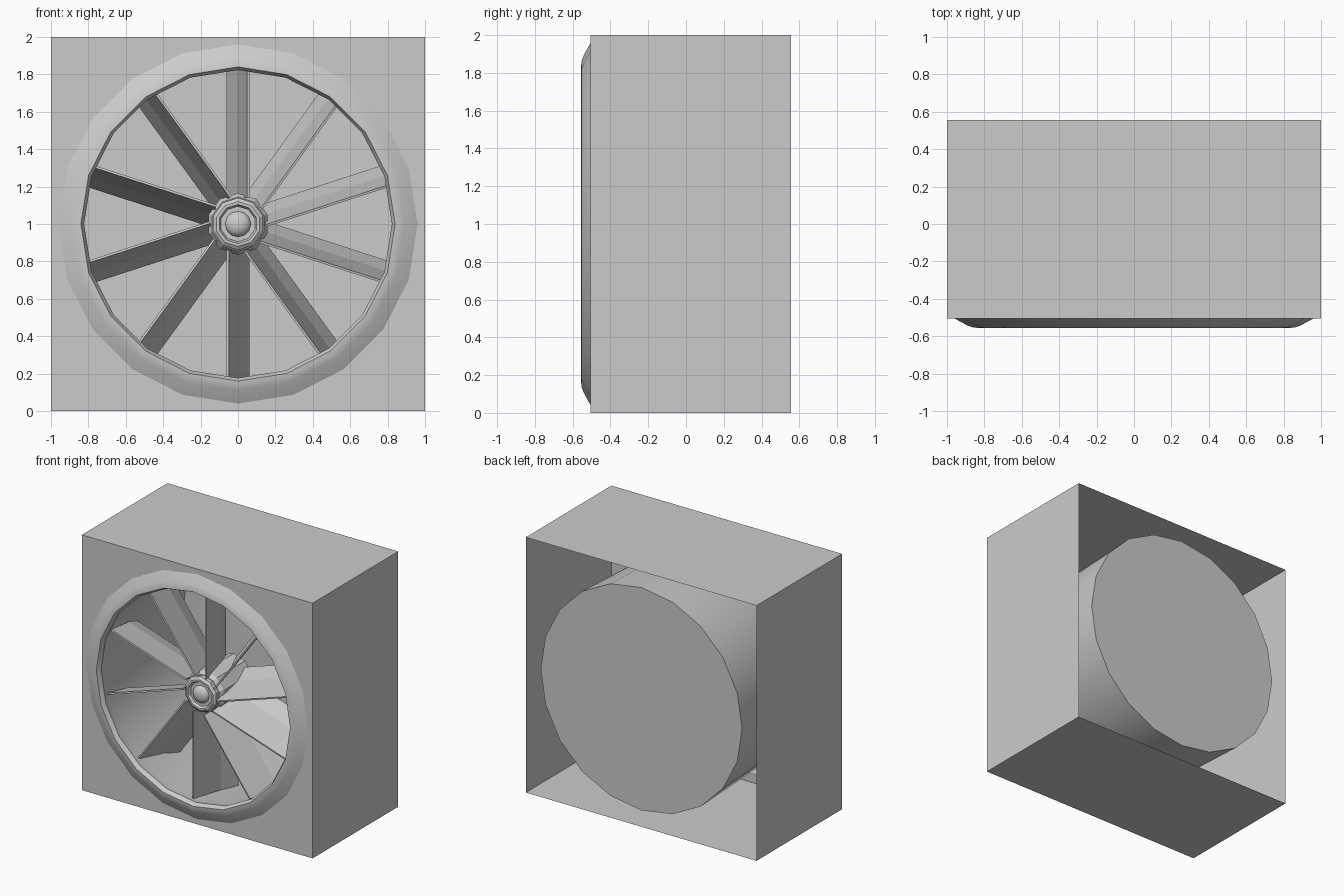
import bpy, bmesh
from math import sin, cos, pi, radians

if "Cube" in bpy.data.objects:
    bpy.data.objects.remove(bpy.data.objects["Cube"])

CZ = 1.0            # height of the fan axis
FRONT, BACK = -0.505, 0.555


def finish(name, bm, smooth=None, recalc=True):
    if recalc:
        bmesh.ops.recalc_face_normals(bm, faces=bm.faces)
    me = bpy.data.meshes.new(name)
    bm.to_mesh(me)
    bm.free()
    ob = bpy.data.objects.new(name, me)
    bpy.context.collection.objects.link(ob)
    if smooth:
        bpy.ops.object.select_all(action='DESELECT')
        ob.select_set(True)
        bpy.context.view_layer.objects.active = ob
        bpy.ops.object.shade_smooth_by_angle(angle=radians(smooth))
    return ob


def ring(bm, r, y, n):
    return [bm.verts.new((r * sin(2 * pi * i / n), y, CZ + r * cos(2 * pi * i / n)))
            for i in range(n)]


def lathe(name, profile, n, cap_start=False, cap_end=False, smooth=None):
    """Revolve (radius, y) points about the fan axis."""
    bm = bmesh.new()
    rings = [ring(bm, r, y, n) for r, y in profile]
    for a, b in zip(rings, rings[1:]):
        for i in range(n):
            j = (i + 1) % n
            bm.faces.new((a[i], a[j], b[j], b[i]))
    if cap_start:
        bm.faces.new(rings[0])
    if cap_end:
        bm.faces.new(rings[-1])
    return finish(name, bm, smooth)


# Casing: four walls, open at the back
bm = bmesh.new()
corners = [(-1, 0), (1, 0), (1, 2), (-1, 2)]
f = [bm.verts.new((x, FRONT, z)) for x, z in corners]
b = [bm.verts.new((x, BACK, z)) for x, z in corners]
for i in range(4):
    j = (i + 1) % 4
    bm.faces.new((f[i], b[i], b[j], f[j]))
finish("casing_walls", bm, recalc=False)

# Front panel with a round opening
bm = bmesh.new()
for loop in ([bm.verts.new((x, FRONT, z)) for x, z in corners],
             ring(bm, 0.96, FRONT, 20)):
    for i, v in enumerate(loop):
        bm.edges.new((v, loop[(i + 1) % len(loop)]))
bmesh.ops.triangle_fill(bm, use_beauty=True, edges=bm.edges[:], normal=(0, -1, 0))
for face in bm.faces:
    face.normal_update()
    if face.normal.y > 0:
        face.normal_flip()
finish("front_panel", bm, recalc=False)

# Raised bezel, inner lip and duct closed at the rear
lathe("duct_with_bezel",
      [(0.96, FRONT), (0.89, -0.543), (0.865, -0.552), (0.84, -0.555),
       (0.823, -0.52), (0.835, -0.46), (0.873, BACK - 0.003)],
      20, cap_end=True, smooth=35)

# Hub body and stepped nose
lathe("hub", [(0.165, -0.05), (0.165, -0.40), (0.145, -0.43)],
      10, cap_start=True, cap_end=True)
lathe("nose_ring", [(0.14, -0.42), (0.14, -0.46), (0.12, -0.475), (0.105, -0.475),
                    (0.095, -0.455), (0.08, -0.455)], 10, cap_end=True)
dome = [(0.07 * cos(a * pi / 10), -0.45 - 0.045 * sin(a * pi / 10)) for a in range(5)]
lathe("nose_dome", dome, 12, cap_end=True, smooth=40)

# Ten folded blades; section is (sideways offset, y, tip radius)
section = [(0.055, -0.48, 0.822), (0.0, -0.22, 0.838), (-0.055, -0.08, 0.845)]
bm = bmesh.new()
for k in range(10):
    a = k * pi / 5
    rows = []
    for t, y, tip in section:
        rows.append([bm.verts.new((r * sin(a) + t * cos(a), y,
                                   CZ + r * cos(a) - t * sin(a)))
                     for r in (0.14, tip)])
    for p, q in zip(rows, rows[1:]):
        bm.faces.new((p[0], p[1], q[1], q[0]))
blades = finish("fan_blades", bm)
solid = blades.modifiers.new("thickness", 'SOLIDIFY')
solid.thickness = 0.012
solid.offset = 0
